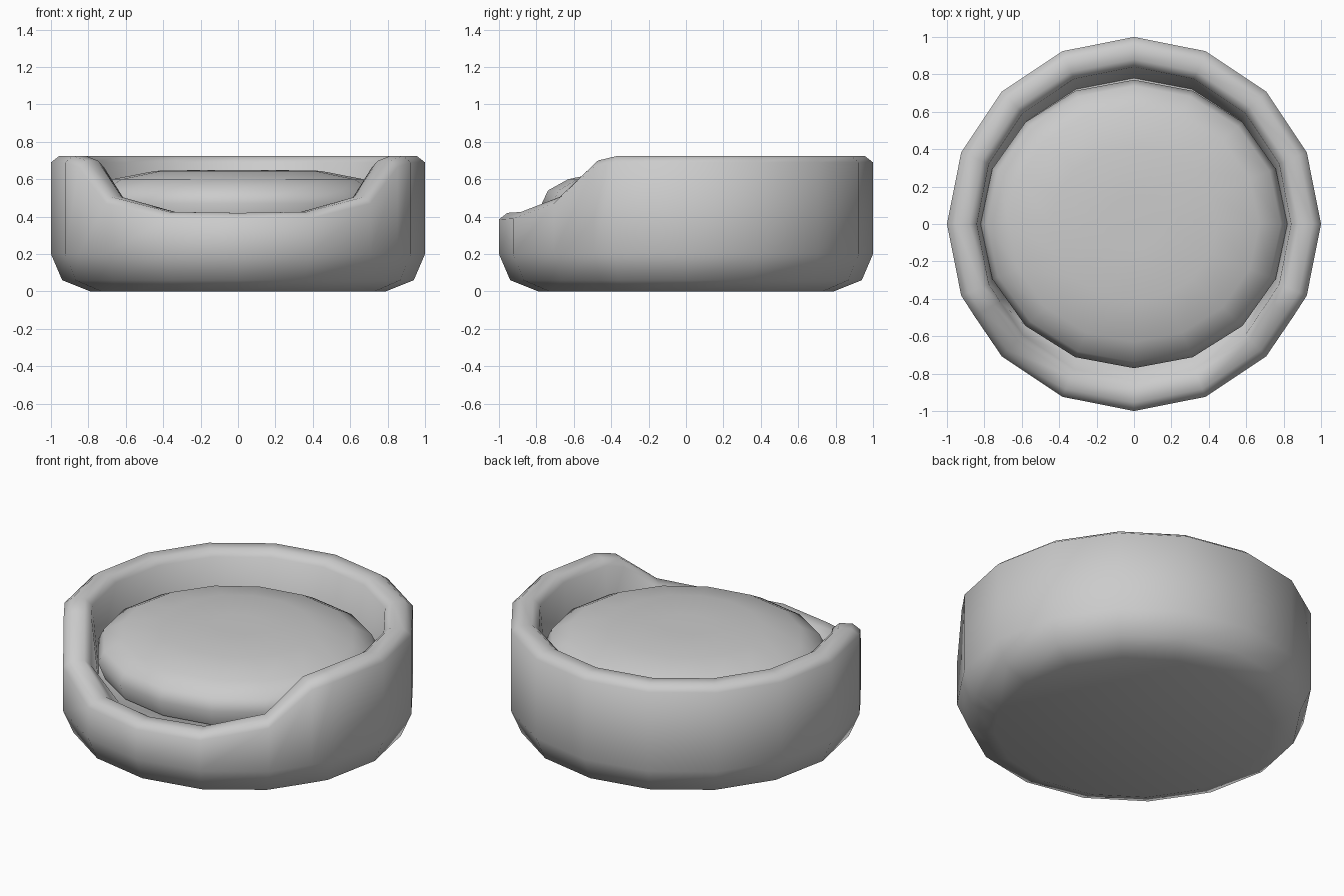
import bpy, bmesh, math

if "Cube" in bpy.data.objects:
    bpy.data.objects.remove(bpy.data.objects["Cube"])


def loft(name, rings):
    """Skin a stack of closed rings and cap both ends."""
    bm = bmesh.new()
    loops = [[bm.verts.new(p) for p in ring] for ring in rings]
    n = len(loops[0])
    for a, b in zip(loops, loops[1:]):
        for i in range(n):
            j = (i + 1) % n
            bm.faces.new((a[i], a[j], b[j], b[i]))
    bm.faces.new(loops[0][::-1])
    bm.faces.new(loops[-1])
    bmesh.ops.recalc_face_normals(bm, faces=bm.faces)
    mesh = bpy.data.meshes.new(name)
    bm.to_mesh(mesh)
    bm.free()
    ob = bpy.data.objects.new(name, mesh)
    bpy.context.collection.objects.link(ob)
    bpy.ops.object.select_all(action='DESELECT')
    ob.select_set(True)
    bpy.context.view_layer.objects.active = ob
    bpy.ops.object.shade_smooth_by_angle(angle=math.radians(60))
    return ob


def ring(columns, rx, ry, height):
    out = []
    for deg, scale, top in columns:
        a = math.radians(deg)
        out.append((rx * scale * math.cos(a), ry * scale * math.sin(a), height(top)))
    return out


# Wall columns: angle, radius factor, rim height (dipping at the front)
dip = {-90: 0.42, -67.5: 0.425, -45: 0.505}
columns = [(-90 + 22.5 * k, 1.0, 0.725) for k in range(16)]
columns = [(d, s, dip.get(d if d <= 90 else d - 360, t)) for d, s, t in columns]
columns = [(d, s, dip.get(-180 - (d - 360) if d > 180 else d, t)) for d, s, t in columns]
columns += [(-30, 0.985, 0.70), (210, 0.985, 0.70)]
columns.sort()

# Wall: base, outer side, rounded rim, inner side, hidden floor
wall = [
    (0.79, 0.79, lambda t: 0.0),
    (0.94, 0.94, lambda t: 0.06),
    (1.0, 1.0, lambda t: 0.20),
    (1.0, 1.0, lambda t: t - 0.035),
    (0.955, 0.955, lambda t: t),
    (0.88, 0.88, lambda t: t),
    (0.84, 0.84, lambda t: t - 0.035),
    (0.81, 0.78, lambda t: 0.36),
]
loft("bed_wall", [ring(columns, *w) for w in wall])

# Cushion: slightly oval domed pad
round16 = [(-90 + 22.5 * k, 1.0, 0) for k in range(16)]
pad = [(0.78, 0.37), (0.82, 0.47), (0.785, 0.54), (0.67, 0.60), (0.44, 0.645), (0.15, 0.65)]
loft("cushion", [ring(round16, r, r * 0.94, lambda t, z=z: z) for r, z in pad])
